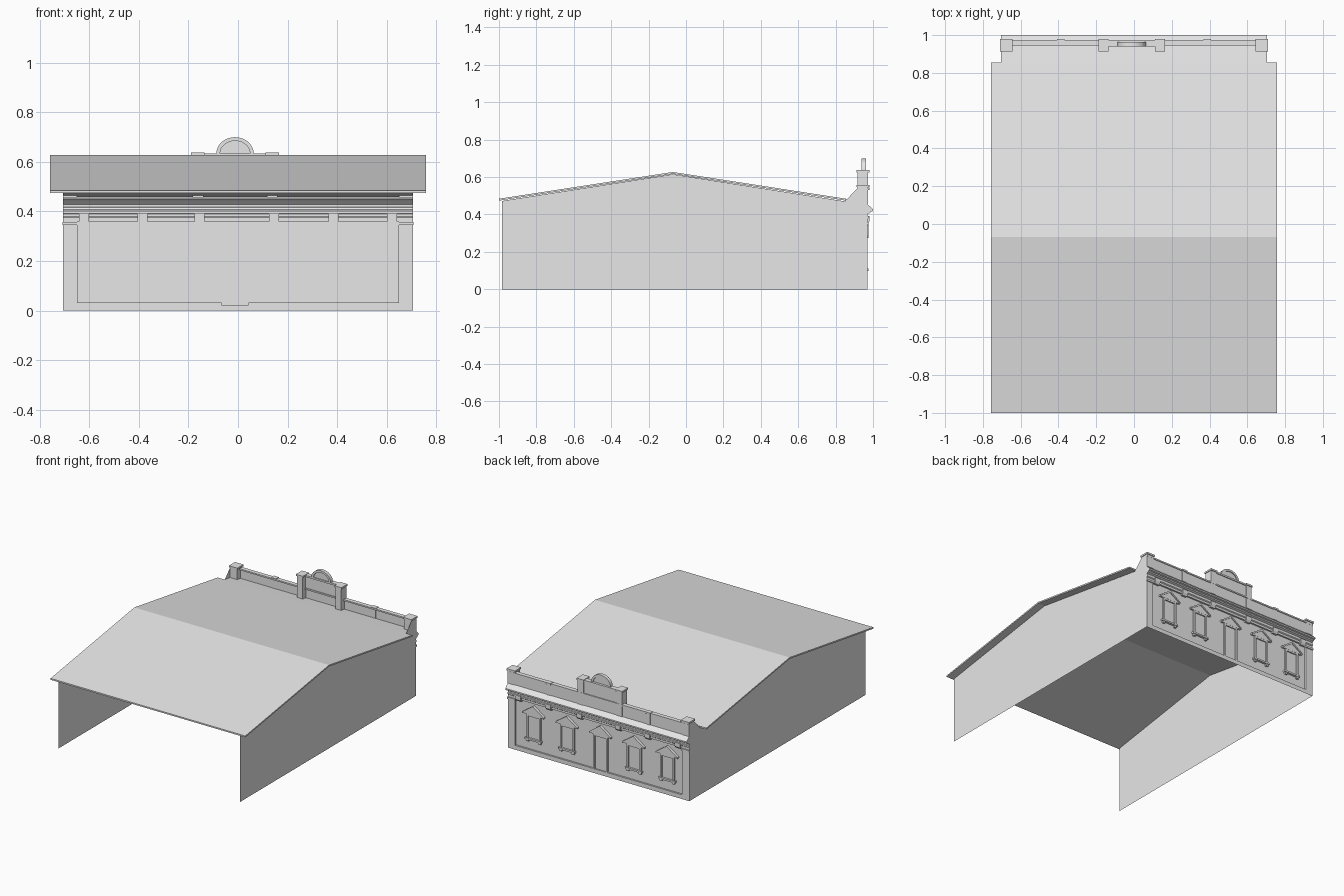
import bpy, bmesh, math

cube = bpy.data.objects.get("Cube")
if cube:
    bpy.data.objects.remove(cube)

stone = bpy.data.materials.new("pale grey")
stone.use_nodes = True
stone.diffuse_color = (0.8, 0.8, 0.8, 1)
stone.node_tree.nodes["Principled BSDF"].inputs["Base Color"].default_value = (0.8, 0.8, 0.8, 1)

HALF = 0.705          # half width of the walls
EAVE = 0.757          # half width of the roof
FRONT = 0.97          # face of the street wall
PANEL = 0.958         # recessed wall panel
MID = -0.012          # centre of the door and arch


def finish(name, bm):
    mesh = bpy.data.meshes.new(name)
    bm.to_mesh(mesh)
    bm.free()
    mesh.materials.append(stone)
    obj = bpy.data.objects.new(name, mesh)
    bpy.context.scene.collection.objects.link(obj)
    return obj


def box(name, x, y, z):
    """Box from (min, max) pairs."""
    bm = bmesh.new()
    bmesh.ops.create_cube(bm, size=1)
    for v in bm.verts:
        v.co = [lo + (c + 0.5) * (hi - lo) for c, (lo, hi) in zip(v.co, (x, y, z))]
    return finish(name, bm)


def prism(name, points, axis, lo, hi):
    """Closed outline extruded along x (points are y, z) or y (points are x, z)."""
    bm = bmesh.new()
    place = (lambda p, d: (d, p[0], p[1])) if axis == "x" else (lambda p, d: (p[0], d, p[1]))
    a = [bm.verts.new(place(p, lo)) for p in points]
    b = [bm.verts.new(place(p, hi)) for p in points]
    bm.faces.new(a)
    bm.faces.new(b[::-1])
    for i in range(len(a)):
        j = (i + 1) % len(a)
        bm.faces.new((a[i], b[i], b[j], a[j]))
    bmesh.ops.recalc_face_normals(bm, faces=bm.faces)
    return finish(name, bm)


# Side walls: single sheets with a sloping shoulder behind the parapet
side = [(-0.985, 0), (FRONT, 0), (FRONT, 0.545), (0.92, 0.545),
        (0.85, 0.47), (-0.07, 0.615), (-0.985, 0.472)]
for label, s in (("left", 1), ("right", -1)):
    bm = bmesh.new()
    verts = [bm.verts.new((s * HALF, y, z)) for y, z in side]
    bm.faces.new(verts if s > 0 else verts[::-1])
    finish(label + "_side_wall", bm)

# Gabled roof, narrowing between the parapet shoulders
T = 0.01
prism("roof", [(-1, 0.484), (-0.07, 0.627), (0.855, 0.484),
               (0.855, 0.484 - T), (-0.07, 0.627 - T), (-1, 0.484 - T)], "x", -EAVE, EAVE)
prism("roof_back_strip", [(0.855, 0.484), (0.957, 0.468), (0.957, 0.458), (0.855, 0.474)],
      "x", -HALF + 0.002, HALF - 0.002)

# Street wall with a recessed panel
bm = bmesh.new()
xs, zs = (-HALF, -0.65, 0.65, HALF), (0, 0.03, 0.36, 0.375)
grid = [[bm.verts.new((x, FRONT, z)) for x in xs] for z in zs]
for r in range(3):
    for c in range(3):
        face = bm.faces.new((grid[r][c], grid[r + 1][c], grid[r + 1][c + 1], grid[r][c + 1]))
        if r == c == 1:
            centre = face
result = bmesh.ops.extrude_face_region(bm, geom=[centre])
moved = [g for g in result["geom"] if isinstance(g, bmesh.types.BMVert)]
bmesh.ops.translate(bm, verts=moved, vec=(0, PANEL - FRONT, 0))
bmesh.ops.delete(bm, geom=[centre], context="FACES_ONLY")
finish("street_wall", bm)

# Hollow cornice sheet with closed ends
cornice = [(FRONT, 0.375), (0.976, 0.38), (0.976, 0.39), (FRONT, 0.392), (FRONT, 0.402),
           (0.984, 0.408), (0.988, 0.415), (1.0, 0.418), (1.0, 0.428), (0.985, 0.442), (FRONT, 0.455)]
bm = bmesh.new()
left = [bm.verts.new((HALF, y, z)) for y, z in cornice]
right = [bm.verts.new((-HALF, y, z)) for y, z in cornice]
for i in range(len(cornice) - 1):
    bm.faces.new((left[i], right[i], right[i + 1], left[i + 1]))
bm.faces.new(left)
bm.faces.new(right[::-1])
finish("cornice", bm)

# Brackets under the cornice and capitals on the corner strips
for x in (-0.62, -0.385, -0.155, 0.145, 0.385, 0.62):
    prism("bracket", [(PANEL, 0.35), (0.972, 0.35), (0.982, 0.365), (0.982, 0.392), (PANEL, 0.392)],
          "x", x - 0.02, x + 0.02)
for s in (-1, 1):
    edges = sorted((s * 0.645, s * (HALF + 0.003)))
    box("corner_capital", edges, (0.962, 0.977), (0.345, 0.358))


def opening(name, x, bottom, top, peak, sill):
    """Framed opening with a pediment."""
    w, f = 0.055, 0.012
    for s in (-1, 1):
        box(name + "_jamb", sorted((x + s * w, x + s * (w - f))), (PANEL, 0.969), (bottom, top))
    box(name + "_head", (x - w, x + w), (PANEL, 0.969), (top - f, top))
    box(name + "_leaf", (x - w + f, x + w - f), (PANEL, 0.961), (bottom, top - f))
    prism(name + "_pediment", [(x - 0.078, top), (x + 0.078, top), (x + 0.078, top + 0.008),
                               (x, peak), (x - 0.078, top + 0.008)], "y", PANEL, 0.97)
    for s in (-1, 1):
        prism(name + "_raking_moulding", [(x + s * 0.084, top), (x + s * 0.084, top + 0.01),
                                          (x, peak + 0.008), (x, peak - 0.006)], "y", PANEL, 0.977)
    if sill:
        box(name + "_sill", (x - 0.065, x + 0.065), (PANEL, 0.975), (bottom - 0.012, bottom))
        for s in (-1, 1):
            box(name + "_sill_foot", (x + s * 0.048 - 0.009, x + s * 0.048 + 0.009),
                (PANEL, 0.971), (bottom - 0.025, bottom - 0.012))


for i in (-2, -1, 1, 2):
    opening("window", MID + i * 0.26, 0.11, 0.275, 0.335, True)
opening("door", MID, 0.02, 0.275, 0.338, False)

# Parapet wall and copings
box("parapet", (-HALF, HALF), (0.955, FRONT), (0.45, 0.53))
box("parapet_coping", (-HALF, HALF), (0.945, 0.975), (0.53, 0.54))
box("centre_parapet", (MID - 0.15, MID + 0.15), (0.95, 0.968), (0.53, 0.622))
box("centre_coping", (MID - 0.15, MID + 0.15), (0.94, 0.974), (0.622, 0.634))


def pier(name, x, half, back, top):
    box(name, (x - half + 0.005, x + half - 0.005), (back + 0.005, 0.974), (0.455, top - 0.012))
    box(name + "_cap", (x - half, x + half), (back, 0.98), (top - 0.012, top))


for s in (-1, 1):
    pier("corner_pier", s * 0.677, 0.033, 0.912, 0.558)
    pier("small_pier", s * 0.388, 0.02, 0.948, 0.543)
    pier("centre_pier", MID + s * 0.15, 0.027, 0.912, 0.637)

# Arched crest over the centre


def arc(rx, rz):
    return [(MID + rx * math.cos(math.pi * i / 20), 0.634 + rz * math.sin(math.pi * i / 20))
            for i in range(21)]


prism("crest", arc(0.066, 0.056), "y", 0.947, 0.957)
prism("crest_rim", arc(0.075, 0.065) + arc(0.06, 0.05)[::-1], "y", 0.939, 0.963)
